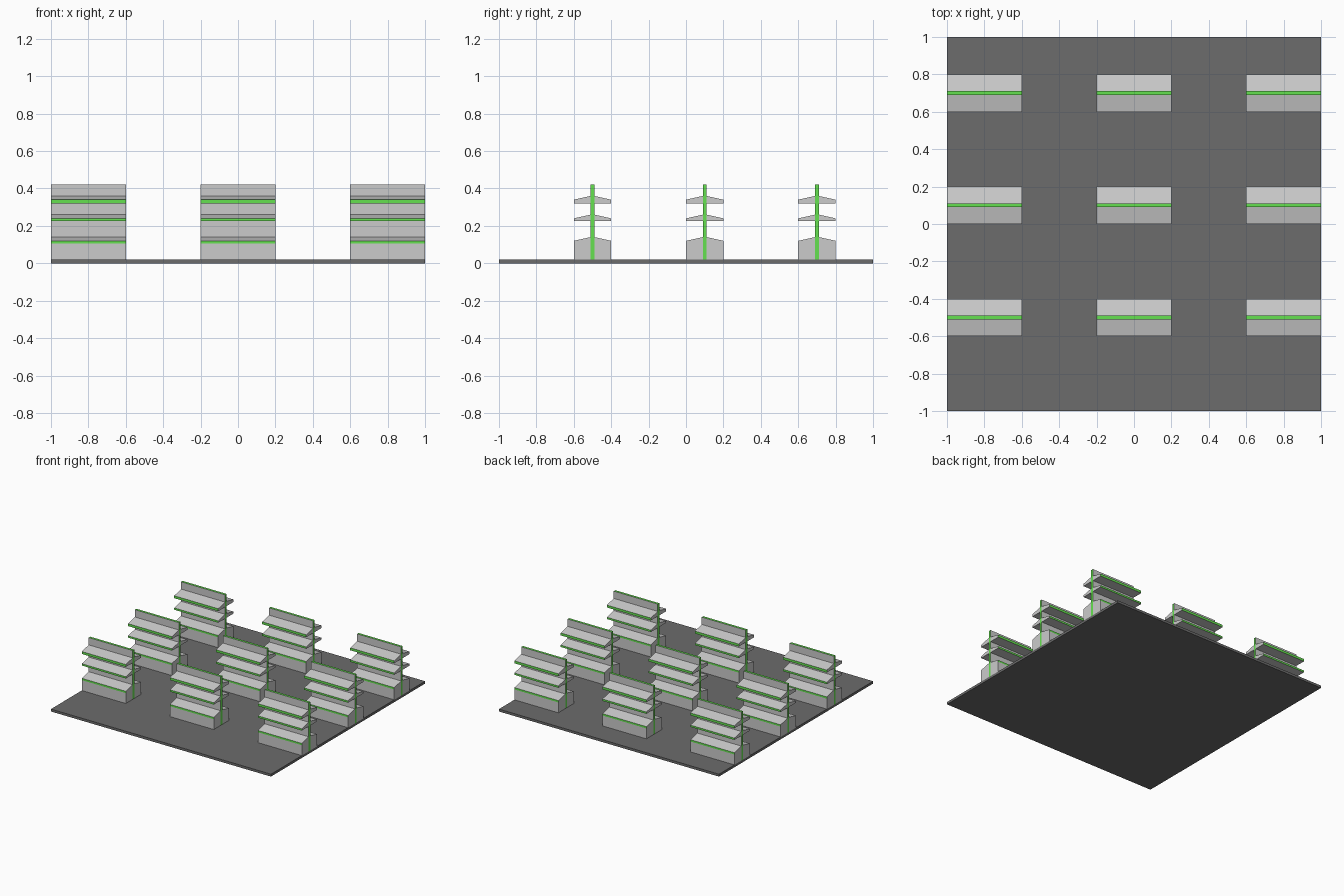
import bpy, bmesh

if "Cube" in bpy.data.objects:
    bpy.data.objects.remove(bpy.data.objects["Cube"])


def material(name, color):
    mat = bpy.data.materials.new(name)
    mat.diffuse_color = color
    mat.use_nodes = True
    mat.node_tree.nodes["Principled BSDF"].inputs["Base Color"].default_value = mat.diffuse_color
    return mat


grey = material("grey_metal", (0.6, 0.6, 0.6, 1))
green = material("green_trim", (0.13, 0.75, 0.08, 1))
dark = material("dark_floor", (0.15, 0.15, 0.15, 1))


def extrude_profile(name, points, green_edges=(), green_ends=False, half=0.2):
    """Extrude a (y, z) outline along x; listed outline edges become green."""
    bm = bmesh.new()
    left = [bm.verts.new((-half, y, z)) for y, z in points]
    right = [bm.verts.new((half, y, z)) for y, z in points]
    for ring in (left, right):
        bm.faces.new(ring).material_index = int(green_ends)
    n = len(points)
    for i in range(n):
        j = (i + 1) % n
        face = bm.faces.new((left[i], left[j], right[j], right[i]))
        face.material_index = int(i in green_edges)
    bmesh.ops.recalc_face_normals(bm, faces=bm.faces)
    mesh = bpy.data.meshes.new(name)
    bm.to_mesh(mesh)
    bm.free()
    mesh.materials.append(grey)
    mesh.materials.append(green)
    return mesh


def shelf_profile(bottom, edge):
    # sloped top, green front lip
    return [(-0.01, bottom), (-0.1, bottom), (-0.1, edge), (-0.01, edge + 0.02)]


# Floor slab
bpy.ops.mesh.primitive_cube_add(size=2, location=(0, 0, 0.01))
floor = bpy.context.object
floor.name = "floor"
floor.scale = (1, 1, 0.01)
floor.data.materials.append(dark)

# Shared part meshes: (mesh, mirrored to the other side of the panel)
parts = [
    # upright panel with green top and ends
    (extrude_profile("back_panel",
                     [(-0.01, 0.02), (0.01, 0.02), (0.01, 0.42), (-0.01, 0.42)],
                     {2}, True), False),
    # plinth with a green strip under its front edge
    (extrude_profile("base_shelf",
                     [(-0.01, 0.02), (-0.1, 0.02), (-0.1, 0.105),
                      (-0.1, 0.12), (-0.01, 0.14)], {2}), True),
    (extrude_profile("middle_shelf", shelf_profile(0.225, 0.24), {1}), True),
    (extrude_profile("top_shelf", shelf_profile(0.32, 0.34), {1}), True),
]

# Three by three grid of double-sided shelving units
for x in (-0.8, 0, 0.8):
    for y in (-0.5, 0.1, 0.7):
        for mesh, mirrored in parts:
            obj = bpy.data.objects.new(mesh.name, mesh)
            obj.location = (x, y, 0)
            bpy.context.collection.objects.link(obj)
            if mirrored:
                mod = obj.modifiers.new("other_side", 'MIRROR')
                mod.use_axis = (False, True, False)
                mod.use_mirror_merge = False
